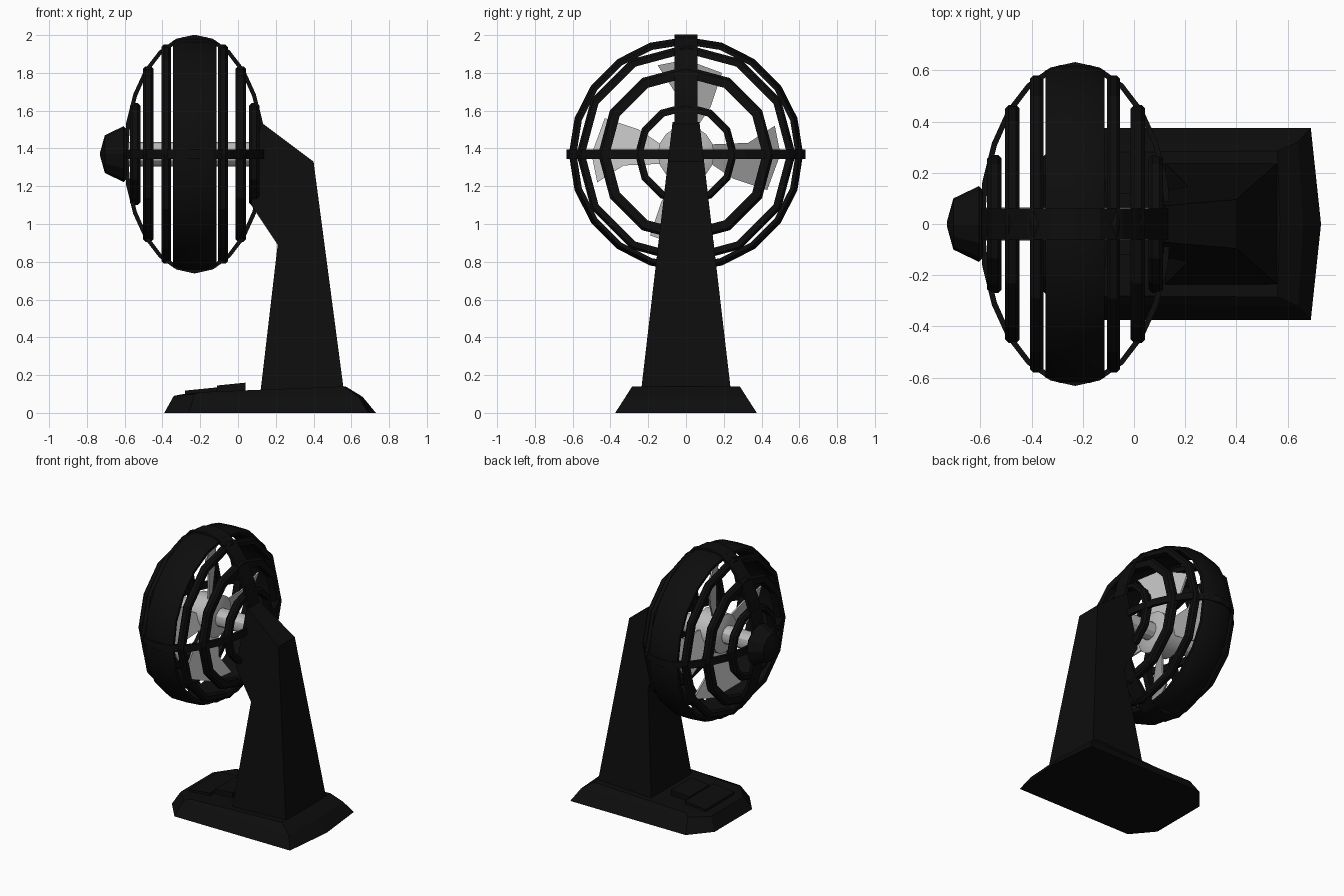
import bpy, bmesh
from math import sin, cos, pi
from mathutils import Vector

cube = bpy.data.objects.get("Cube")
if cube:
    bpy.data.objects.remove(cube)

CX, CZ = -0.23, 1.37          # centre of the fan head


def material(name, value):
    m = bpy.data.materials.new(name)
    m.use_nodes = True
    colour = (value, value, value, 1)
    m.diffuse_color = colour
    m.node_tree.nodes["Principled BSDF"].inputs["Base Color"].default_value = colour
    return m


BLACK = material("matte black", 0.004)
GREY = material("light grey", 0.5)


def finish(bm, name, mat, smooth=False):
    bmesh.ops.recalc_face_normals(bm, faces=bm.faces)
    mesh = bpy.data.meshes.new(name)
    bm.to_mesh(mesh)
    bm.free()
    mesh.materials.append(mat)
    ob = bpy.data.objects.new(name, mesh)
    bpy.context.collection.objects.link(ob)
    if smooth:
        bpy.ops.object.select_all(action='DESELECT')
        ob.select_set(True)
        bpy.context.view_layer.objects.active = ob
        bpy.ops.object.shade_smooth_by_angle()
    return ob


def loft(name, loops, mat, wrap=False, smooth=False):
    """Skin a row of equal-length point loops; cap the ends unless wrapped."""
    bm = bmesh.new()
    rows = [[bm.verts.new(p) for p in loop] for loop in loops]
    pairs = list(zip(rows, rows[1:])) + ([(rows[-1], rows[0])] if wrap else [])
    n = len(rows[0])
    for a, b in pairs:
        for i in range(n):
            j = (i + 1) % n
            bm.faces.new((a[i], a[j], b[j], b[i]))
    if not wrap:
        bm.faces.new(rows[0])
        bm.faces.new(rows[-1])
    return finish(bm, name, mat, smooth)


def lathe(name, profile, sides, mat, wrap=False, smooth=False):
    """Turn (x, radius) points about the fan axis."""
    loops = [[(x, r * cos(2 * pi * i / sides), CZ + r * sin(2 * pi * i / sides))
              for i in range(sides)] for x, r in profile]
    return loft(name, loops, mat, wrap, smooth)


def ring(name, x, r, half, depth, sides):
    """Ring with bevelled outer corners."""
    c = min(half, depth) * 0.5
    return lathe(name, [(x - half, r - depth), (x - half, r - c), (x - half + c, r),
                        (x + half - c, r), (x + half, r - c), (x + half, r - depth)],
                 sides, BLACK, wrap=True)


# Base: chamfered front corners, pointed rear edge, sloping sides
outline = [(-0.39, -0.22), (-0.26, -0.375), (0.69, -0.375), (0.73, 0),
           (0.69, 0.375), (-0.26, 0.375), (-0.39, 0.22)]
shoulder = [(-0.34, -0.19, 0.09), (-0.23, -0.31, 0.1), (0.64, -0.32, 0.085), (0.66, 0, 0.085),
            (0.64, 0.32, 0.085), (-0.23, 0.31, 0.1), (-0.34, 0.19, 0.09)]
top = [(-0.3, -0.17, 0.098), (-0.2, -0.28, 0.11), (0.56, -0.285, 0.14), (0.57, 0, 0.14),
       (0.56, 0.285, 0.14), (-0.2, 0.28, 0.11), (-0.3, 0.17, 0.098)]
loft("base", [[(x, y, 0) for x, y in outline], shoulder, top], BLACK)


def box(name, x0, x1, hy, z0, z1, drop):
    """Sloping block used for the control panel parts."""
    return loft(name, [[(x, s * hy, z - d) for x, z, d in
                        ((x0, z0, drop), (x1, z1, drop), (x1, z1, 0), (x0, z0, 0))]
                       for s in (-1, 1)], BLACK)


box("control_panel", -0.28, -0.11, 0.17, 0.118, 0.135, 0.04)
box("switch_panel", -0.11, 0.04, 0.12, 0.145, 0.16, 0.05)


# Stand: side profile narrowing towards the top
def stand_width(z):
    return max(0.06, 0.235 - (z - 0.14) * 0.117)


profile = [(0.56, 0.12), (0.4, 1.33), (0.12, 1.54), (0.07, 1.1), (0.21, 0.89), (0.12, 0.12)]
loft("stand", [[(x, s * stand_width(z), z) for x, z in profile] for s in (-1, 1)], BLACK)

# Guard: wide centre band and mirrored side rings
lathe("guard_band", [(-0.345, 0.58), (-0.345, 0.6), (-0.29, 0.62), (-0.17, 0.62),
                     (-0.115, 0.6), (-0.115, 0.58)], 20, BLACK, wrap=True, smooth=True)
for side, label in ((-1, "front"), (1, "rear")):
    for size, dx, r, half, depth in (("large", 0.15, 0.58, 0.026, 0.045),
                                     ("medium", 0.245, 0.465, 0.028, 0.06),
                                     ("small", 0.315, 0.27, 0.028, 0.04)):
        ring(f"{label}_{size}_ring", CX + side * dx, r, half, depth, 12)


# Guard ribs: oval hoops around the head, one upright and one level
def hoop(name, across, half):
    loops = []
    steps = 24
    for i in range(steps):
        a = 2 * pi * i / steps
        loop = []
        for k, s in ((0, -1), (0, 1), (0.022, 1), (0.022, -1)):
            along = Vector((CX + (0.375 - k) * cos(a), 0, CZ))
            out = Vector((0, 0, 1)) if across == 'y' else Vector((0, 1, 0))
            wide = Vector((0, 1, 0)) if across == 'y' else Vector((0, 0, 1))
            loop.append(along + out * (0.632 - k) * sin(a) + wide * s * half)
        loops.append(loop)
    return loft(name, loops, BLACK, wrap=True)


hoop("upright_rib", 'y', 0.06)
hoop("level_rib", 'z', 0.025)

# Nose cap
lathe("nose_cap", [(-0.59, 0.13), (-0.605, 0.148), (-0.705, 0.1), (-0.73, 0.01)], 12, BLACK)

# Hub and shaft
lathe("hub", [(-0.34, 0.09), (-0.32, 0.14), (-0.16, 0.15), (-0.14, 0.1)], 16, GREY, smooth=True)
lathe("shaft", [(-0.6, 0.065), (0.12, 0.065)], 12, GREY, smooth=True)

# Four pitched blades
blade = [(0.1, 0.05), (0.33, 0.06), (0.47, 0.15), (0.5, 0.0), (0.43, -0.19),
         (0.25, -0.13), (0.1, -0.03)]
for q in range(4):
    c, s = cos(q * pi / 2), sin(q * pi / 2)
    loft(f"blade_{q + 1}", [[(CX + 0.45 * t + d, r * c - t * s, CZ + r * s + t * c)
                             for r, t in blade] for d in (-0.006, 0.006)], GREY)
